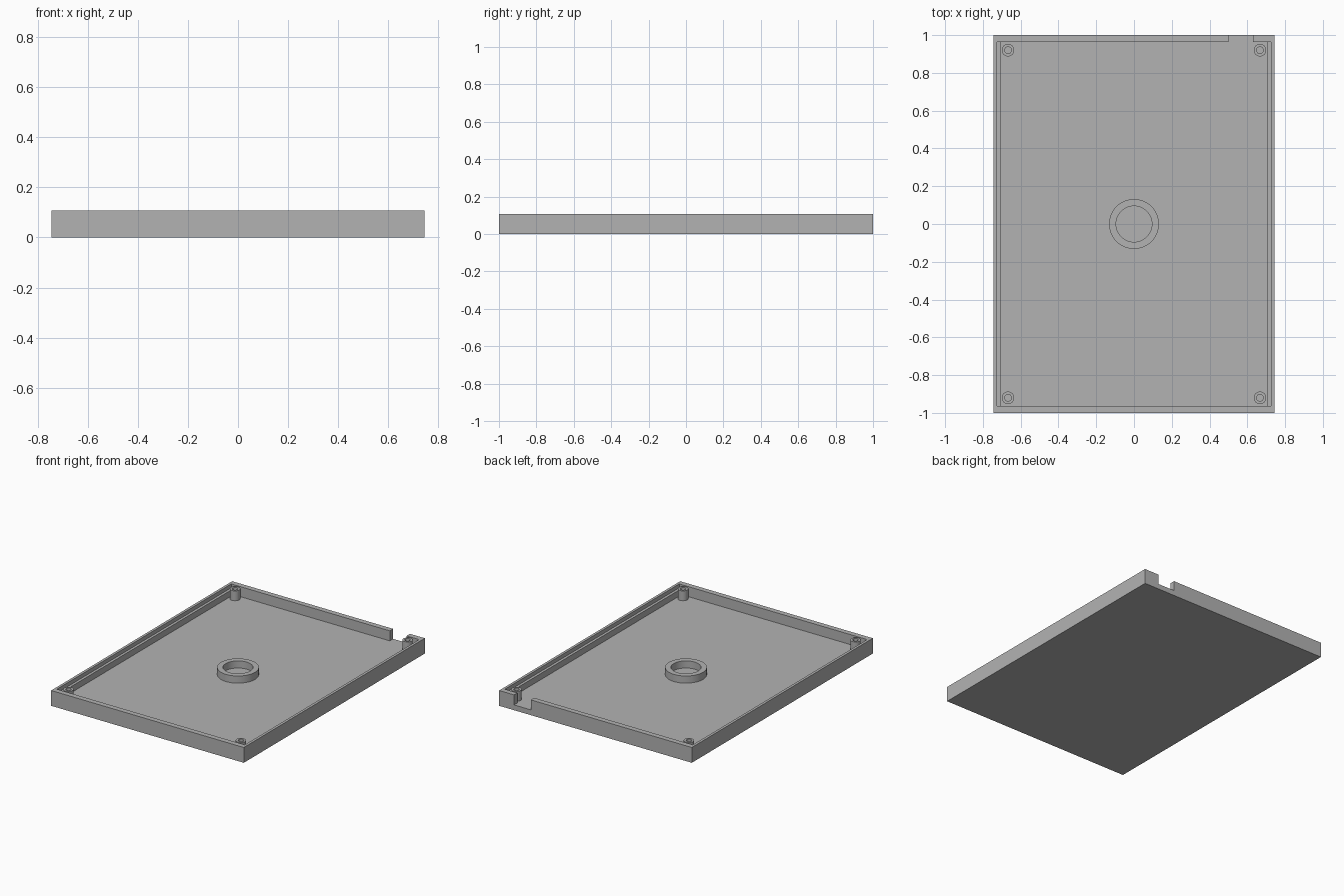
import bpy
import bmesh
from math import cos, sin, tau

if "Cube" in bpy.data.objects:
    bpy.data.objects.remove(bpy.data.objects["Cube"], do_unlink=True)

HALF_X, HALF_Y, HEIGHT = 0.745, 1.0, 0.107
WALL, FLOOR, LEDGE, ABOVE = 0.037, 0.037, 0.08, 0.2

grey = bpy.data.materials.new("plain grey")
grey.use_nodes = True
colour = (0.45, 0.45, 0.45, 1)
grey.diffuse_color = colour
grey.node_tree.nodes["Principled BSDF"].inputs["Base Color"].default_value = colour


def finish(name, bm):
    bmesh.ops.recalc_face_normals(bm, faces=bm.faces)
    mesh = bpy.data.meshes.new(name)
    bm.to_mesh(mesh)
    bm.free()
    mesh.materials.append(grey)
    obj = bpy.data.objects.new(name, mesh)
    bpy.context.collection.objects.link(obj)
    return obj


def box(name, x0, x1, y0, y1, z0, z1):
    bm = bmesh.new()
    bmesh.ops.create_cube(bm, size=1)
    for v in bm.verts:
        v.co.x = x1 if v.co.x > 0 else x0
        v.co.y = y1 if v.co.y > 0 else y0
        v.co.z = z1 if v.co.z > 0 else z0
    return finish(name, bm)


def tube(name, x, y, outer, inner, z0, z1, sides):
    """Hollow upright cylinder made from a revolved rectangle."""
    bm = bmesh.new()
    section = [(outer, z0), (outer, z1), (inner, z1), (inner, z0)]
    rings = [[bm.verts.new((x + r * cos(tau * i / sides),
                            y + r * sin(tau * i / sides), z))
              for r, z in section] for i in range(sides)]
    for i in range(sides):
        a, b = rings[i], rings[(i + 1) % sides]
        for k in range(4):
            n = (k + 1) % 4
            bm.faces.new((a[k], b[k], b[n], a[n]))
    obj = finish(name, bm)
    bpy.ops.object.select_all(action='DESELECT')
    obj.select_set(True)
    bpy.context.view_layer.objects.active = obj
    bpy.ops.object.shade_smooth_by_angle()
    return obj


def cut(target, cutter):
    mod = target.modifiers.new("cut", 'BOOLEAN')
    mod.operation = 'DIFFERENCE'
    mod.solver = 'EXACT'
    mod.object = cutter
    bpy.context.view_layer.objects.active = target
    bpy.ops.object.modifier_apply(modifier=mod.name)
    bpy.data.objects.remove(cutter, do_unlink=True)


# Tray with side ledges and a cable notch in the back wall
tray = box("tray", -HALF_X, HALF_X, -HALF_Y, HALF_Y, 0, HEIGHT)
inner_x, inner_y = HALF_X - WALL, HALF_Y - WALL
rim_x = HALF_X - WALL / 2
cut(tray, box("cavity_cutter", -inner_x, inner_x, -inner_y, inner_y, FLOOR, ABOVE))
cut(tray, box("ledge_cutter", -rim_x, rim_x, -inner_y, inner_y, LEDGE, ABOVE))
cut(tray, box("notch_cutter", 0.5, 0.63, inner_y - 0.02, HALF_Y + 0.1, FLOOR, ABOVE))

# Raised ring in the middle of the floor
tube("centre_ring", 0, 0, 0.132, 0.095, FLOOR - 0.005, 0.087, 64)

# Hollow screw posts in the corners
for side, sx in (("left", 1), ("right", -1)):
    for end, sy in (("front", -1), ("back", 1)):
        tube(f"{end}_{side}_post", sx * 0.667, sy * 0.92,
             0.033, 0.018, FLOOR - 0.005, 0.106, 32)
